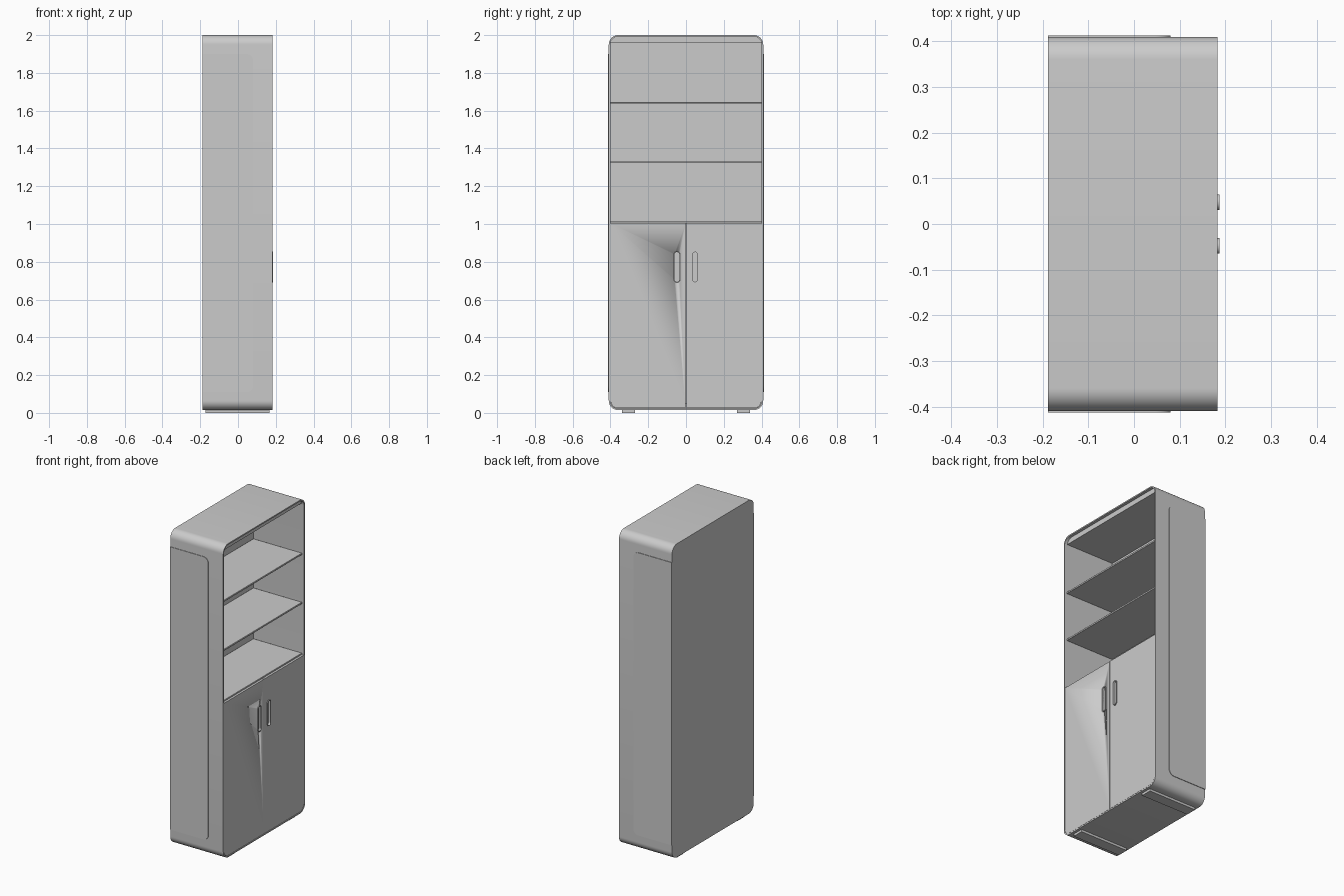
import bpy, bmesh, math
from mathutils import Vector

if "Cube" in bpy.data.objects:
    bpy.data.objects.remove(bpy.data.objects["Cube"])

BACK, FRONT = -0.188, 0.183      # cabinet depth, open side faces +x


def rounded(u0, u1, v0, v1, radii, seg=10):
    """Rounded rectangle; radii for corners (u0v0, u1v0, u1v1, u0v1)."""
    corners = [(u0, v0, 1, 1), (u1, v0, -1, 1), (u1, v1, -1, -1), (u0, v1, 1, -1)]
    pts = []
    for i, ((u, v, su, sv), r) in enumerate(zip(corners, radii)):
        if r == 0:
            pts.append((u, v))
            continue
        for k in range(seg + 1):
            a = math.pi * (1 + i / 2) + math.pi / 2 * k / seg
            pts.append((u + su * r + r * math.cos(a), v + sv * r + r * math.sin(a)))
    return pts


def extrude(name, outer, a, b, axis='X', inner=None):
    """Extrude a profile from a to b; with an inner profile it becomes a frame."""
    def place(p, d):
        return Vector((d, p[0], p[1])) if axis == 'X' else Vector((p[0], d, p[1]))
    bm = bmesh.new()
    rings = [[[bm.verts.new(place(p, d)) for p in prof] for d in (a, b)]
             for prof in ([outer, inner] if inner else [outer])]
    n = len(outer)
    for lo, hi in rings:
        for i in range(n):
            j = (i + 1) % n
            bm.faces.new((lo[i], lo[j], hi[j], hi[i]))
    for end in (0, 1):
        if inner:
            o, q = rings[0][end], rings[1][end]
            for i in range(n):
                j = (i + 1) % n
                bm.faces.new((o[i], o[j], q[j], q[i]))
        else:
            bm.faces.new(rings[0][end])
    bmesh.ops.recalc_face_normals(bm, faces=bm.faces)
    mesh = bpy.data.meshes.new(name)
    bm.to_mesh(mesh)
    bm.free()
    obj = bpy.data.objects.new(name, mesh)
    bpy.context.collection.objects.link(obj)
    bpy.ops.object.select_all(action='DESELECT')
    obj.select_set(True)
    bpy.context.view_layer.objects.active = obj
    bpy.ops.object.shade_smooth_by_angle(angle=math.radians(30))
    return obj


def box(name, x0, x1, y0, y1, z0, z1):
    return extrude(name, rounded(y0, y1, z0, z1, [0] * 4), x0, x1)


# Outer shell and back panel
outer = rounded(-0.409, 0.409, 0.015, 2.0, [0.05] * 4)
inner = rounded(-0.401, 0.401, 0.023, 1.992, [0.042] * 4)
extrude("shell", outer, BACK, FRONT, inner=inner)
extrude("back_panel", inner, BACK, -0.173)

# Ceiling and floor boards, following the rounded corners
extrude("ceiling_board", rounded(-0.401, 0.401, 1.96, 1.992, [0, 0, 0.03, 0.03]), -0.173, 0.165)
extrude("floor_board", rounded(-0.401, 0.401, 0.023, 0.05, [0.025, 0.025, 0, 0]), -0.173, 0.16)

# Shelves
for i, z in enumerate((1.012, 1.334, 1.645)):
    shelf = box(f"shelf_{i + 1}", -0.173, 0.168, -0.401, 0.401, z - 0.011, z)
    bev = shelf.modifiers.new("soft_edges", 'BEVEL')
    bev.width, bev.segments = 0.002, 2

for side, s in (("left", -1), ("right", 1)):
    # Side panel, proud of the shell
    extrude(f"{side}_side_panel", rounded(BACK, 0.08, 0.11, 1.9, [0, 0.035, 0.035, 0]),
            s * 0.402, s * 0.4125, 'Y')
    # Door with its lower outside corner rounded
    y0, y1 = sorted((s * 0.002, s * 0.399))
    radii = [0.04, 0, 0, 0] if s < 0 else [0, 0.04, 0, 0]
    door = extrude(f"{side}_door", rounded(y0, y1, 0.025, 1.003, radii), 0.164, 0.182)
    # Recessed handle with a thin raised rim
    c = s * 0.048
    rim_out = rounded(c - 0.017, c + 0.017, 0.69, 0.855, [0.0169] * 4)
    rim_in = rounded(c - 0.013, c + 0.013, 0.694, 0.851, [0.0129] * 4)
    extrude(f"{side}_handle_rim", rim_out, 0.172, 0.1865, inner=rim_in)
    cutter = extrude(f"{side}_handle_cutter", rim_in, 0.172, 0.2)
    cut = door.modifiers.new("handle_recess", 'BOOLEAN')
    cut.operation, cut.object, cut.solver = 'DIFFERENCE', cutter, 'EXACT'
    cutter.hide_render = True
    cutter.display_type = 'WIRE'
    # Runner foot
    y0, y1 = sorted((s * 0.27, s * 0.34))
    box(f"{side}_foot", -0.172, 0.166, y0, y1, 0.0, 0.018)
